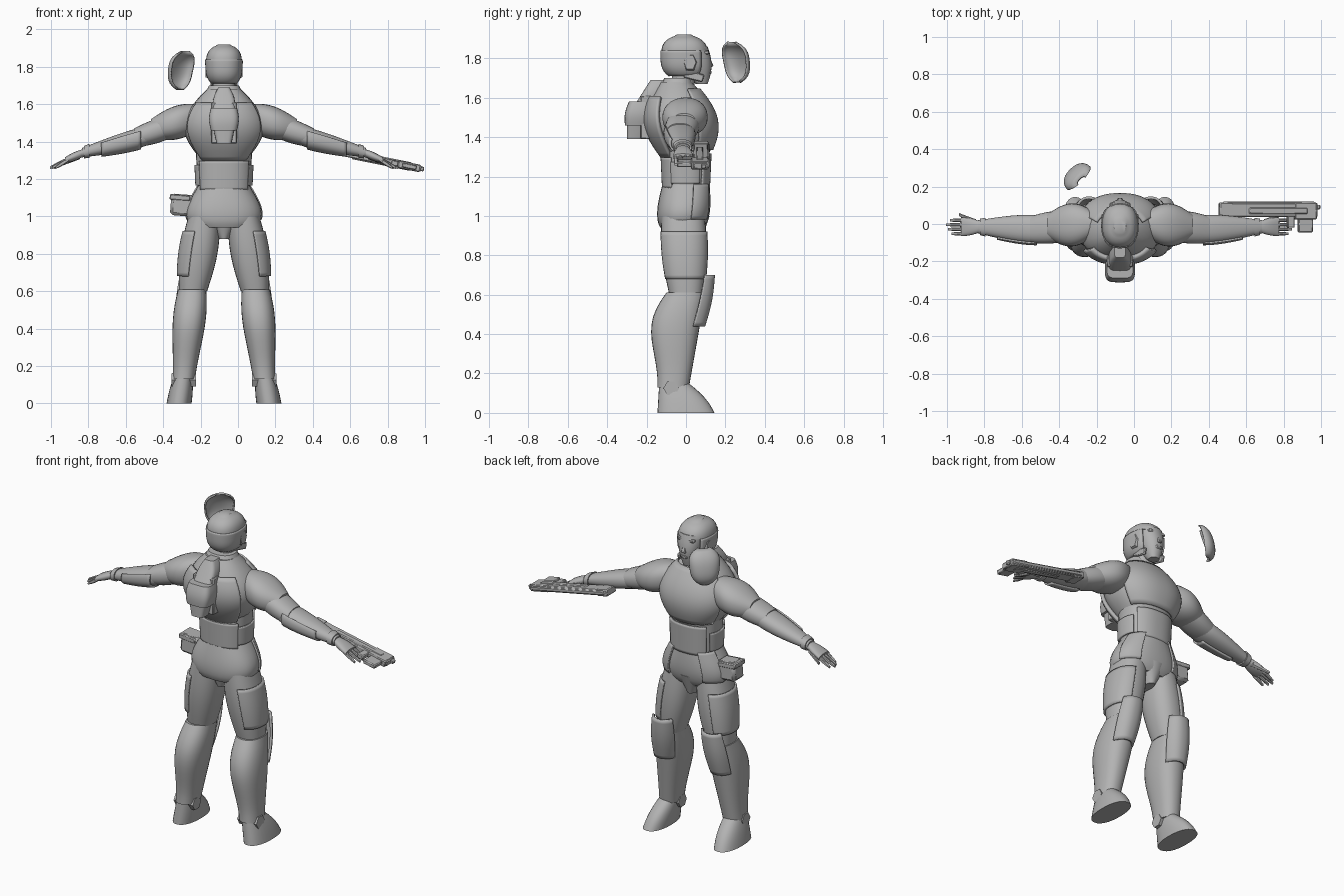
import bpy, bmesh, math
from mathutils import Vector, Matrix

if "Cube" in bpy.data.objects:
    bpy.data.objects.remove(bpy.data.objects["Cube"])

BODY = Vector((-.075, 0, 0))  # foot point of the body's own centre line
FULL = (0, 360)
GREY = (.45, .45, .45, 1)
armor = bpy.data.materials.new("armor_grey")
armor.use_nodes = True
armor.diffuse_color = GREY
armor.node_tree.nodes["Principled BSDF"].inputs["Base Color"].default_value = GREY


def finish(name, bm, mirror=False, shell=0, bevel=0, place=BODY, turn=0):
    """Turn the bmesh into a shaded object with its modifiers."""
    bmesh.ops.recalc_face_normals(bm, faces=bm.faces)
    mesh = bpy.data.meshes.new(name)
    bm.to_mesh(mesh)
    bm.free()
    mesh.materials.append(armor)
    mesh.shade_smooth()
    mesh.set_sharp_from_angle(angle=math.radians(35))
    part = bpy.data.objects.new(name, mesh)
    part.location = place
    part.rotation_euler.z = turn
    bpy.context.collection.objects.link(part)
    if mirror:
        part.modifiers.new("mirror", 'MIRROR').use_mirror_merge = False
    if shell:
        solid = part.modifiers.new("shell", 'SOLIDIFY')
        solid.thickness, solid.offset = shell, 0
    if bevel:
        part.modifiers.new("bevel", 'BEVEL').width = bevel


def form(start, end, width, depth, swell=(0, 0), bow=0, peak=1, dome=0):
    """Tapered limb that swells in the middle: t -> centre and two radii."""
    start, end = Vector(start), Vector(end)

    def at(t):
        bulge = math.sin(math.pi * t ** peak)
        close = max(.1, 1 - abs(2 * t - 1) ** dome) ** .5 if dome else 1
        radii = [(r[0] + (r[1] - r[0]) * t + s * bulge) * close
                 for r, s in zip((width, depth), swell)]
        return start.lerp(end, t) + Vector((0, bow * bulge, 0)), radii
    return at


def skin(name, shape, span=(0, 1), arc=FULL, grow=0, axis='Z', sides=28, power=2.3, steps=12, **options):
    """Loft a form, or only the stretch and arc of it that a plate covers."""
    bm = bmesh.new()
    closed = arc == FULL
    rows = []
    for step in range(steps + 1):
        centre, (ra, rb) = shape(span[0] + (span[1] - span[0]) * step / steps)
        row = []
        for i in range(sides if closed else sides + 1):
            angle = math.radians(arc[0] + (arc[1] - arc[0]) * i / sides)
            c, s = math.cos(angle), math.sin(angle)
            u = (ra + grow) * math.copysign(abs(c) ** (2 / power), c)
            v = (rb + grow) * math.copysign(abs(s) ** (2 / power), s)
            offset = (u, v, 0) if axis == 'Z' else (0, u, v)
            row.append(bm.verts.new(centre + Vector(offset)))
        rows.append(row)
    for low, high in zip(rows, rows[1:]):
        for i in range(sides):
            j = (i + 1) % len(low)
            bm.faces.new((low[i], low[j], high[j], high[i]))
    if closed:
        bm.faces.new(rows[0])
        bm.faces.new(rows[-1])
    finish(name, bm, **options)


def box(name, centre, size, tilt=0, axis='Y', taper=1, bevel=.005, **options):
    bm = bmesh.new()
    bmesh.ops.create_cube(bm, size=1)
    for vert in bm.verts:
        if vert.co.z > 0:
            vert.co.xy *= taper
        vert.co = Matrix.Rotation(tilt, 3, axis) @ (vert.co * Vector(size)) + Vector(centre)
    finish(name, bm, bevel=bevel, **options)


# Torso with raised plates
chest = form((0, 0, 1.3), (0, -.05, 1.68), (.12, .09), (.11, .08), swell=(.11, .08))
waist = form((0, 0, 1.12), (0, 0, 1.34), (.14, .15), (.11, .12))
hips = form((0, -.02, .94), (0, 0, 1.16), (.16, .14), (.11, .12), swell=(.05, .02), peak=.7)
skin("chest", chest)
skin("back_plate", chest, span=(0, .8), arc=(215, 325), grow=.01, shell=.02)
skin("breast_plate", chest, span=(.1, .9), arc=(25, 155), grow=.006, shell=.012)
skin("waist", waist)
skin("belly_plate", waist, span=(.1, .9), arc=(40, 140), grow=.006, shell=.01)
skin("lower_back_plate", waist, span=(.1, .8), arc=(215, 325), grow=.006, shell=.01)
skin("side_plate", waist, span=(.2, .7), arc=(-35, 30), grow=.006, shell=.01, mirror=True)
skin("hips", hips)
skin("hip_plate", hips, span=(.2, 1), arc=(15, 60), grow=.005, shell=.01, mirror=True)
skin("crotch_guard", form((0, 0, .88), (0, 0, 1), (.03, .1), (.08, .12)))
skin("collar", form((0, -.05, 1.62), (0, -.04, 1.7), (.12, .08), (.1, .07)))
skin("neck", form((0, -.02, 1.64), (0, 0, 1.8), (.06, .06), (.06, .06)))

# Back pack
skin("pack_tank", form((0, -.25, 1.46), (0, -.23, 1.58), (.07, .07), (.06, .06), swell=(.01, .01)), power=4)
skin("pack_nozzle", form((0, -.26, 1.39), (0, -.25, 1.48), (.04, .06), (.04, .05)), power=4)
skin("pack_neck", form((0, -.2, 1.58), (0, -.14, 1.69), (.06, .03), (.05, .04), swell=(.01, 0)), power=4)
box("pack_base", (0, -.2, 1.5), (.14, .06, .22))

# Head: helmet around an open face
helmet = form((0, 0, 1.69), (0, -.01, 1.92), (.09, .1), (.12, .12), dome=3)
skin("helmet_dome", helmet, span=(.65, 1))
skin("helmet_sides", helmet, span=(.1, .65), arc=(140, 400), shell=.01)
skin("face", form((0, .08, 1.67), (0, .01, 1.86), (.03, .08), (.03, .1), swell=(.01, .02)))
box("brow", (0, .1, 1.83), (.11, .03, .02))
box("nose", (0, .12, 1.78), (.03, .03, .05), tilt=.25, axis='X', taper=.5)
box("lips", (0, .12, 1.73), (.04, .02, .02))
box("jaw_guard", (.065, .04, 1.71), (.016, .1, .04), tilt=-.25, axis='X', mirror=True)
skin("ear_cap", form((.08, .02, 1.78), (.1, .02, 1.78), (.04, .03), (.05, .04)),
     axis='X', sides=6, steps=1, mirror=True)

# Detached face mask beside the head
mask = form((0, .01, 1.68), (0, -.03, 1.88), (.07, .09), (.05, .05), bow=.01, dome=3)
skin("face_mask", mask, arc=(0, 180), shell=.01, place=(-.3, .25, 0), turn=math.pi / 4)

# Arms, stretched out and slightly down
arm = dict(axis='X', mirror=True)
forearm = form((.41, -.03, 1.43), (.76, -.015, 1.34), (.07, .035), (.05, .025), swell=(.015, .01), peak=.7)
skin("shoulder_pad", form((.13, 0, 1.53), (.39, -.01, 1.47), (.06, .06), (.07, .05), swell=(.055, .03)), **arm)
skin("upper_arm", form((.28, -.01, 1.48), (.48, -.03, 1.42), (.08, .07), (.06, .05), swell=(.01, .01)), **arm)
skin("forearm", forearm, **arm)
skin("forearm_guard", forearm, span=(.1, .7), arc=(150, 270), grow=.005, shell=.01, **arm)
skin("wrist_cuff", forearm, span=(.88, .97), grow=.007, **arm)
skin("palm", form((.75, -.015, 1.34), (.85, -.015, 1.3), (.03, .05), (.02, .016), swell=(.005, .005)), **arm)
for i, reach in enumerate((.08, .1, .09, .07)):
    y = .02 - .024 * i
    finger = form((.83, y, 1.305), (.83 + reach, y, 1.26), (.012, .007), (.012, .007), swell=(0, .003))
    skin(f"finger_{i + 1}", finger, sides=10, **arm)
skin("thumb", form((.77, .01, 1.32), (.86, .05, 1.28), (.015, .008), (.015, .008)), sides=10, **arm)

# Legs
thigh = form((.165, 0, .6), (.105, -.015, 1), (.075, .085), (.085, .11), swell=(.02, .015))
shin = form((.215, -.065, .13), (.17, 0, .61), (.06, .075), (.08, .1), swell=(.018, .03), bow=-.03, peak=1.6)
knee = form((.19, -.03, .44), (.165, .04, .7), (.07, .07), (.12, .1), swell=(.01, .01))
boot = form((.24, 0, 0), (.215, -.07, .165), (.067, .045), (.145, .065), swell=(.005, .01), bow=.01)
ankle = form((.15, -.075, .125), (.28, -.075, .125), (.04, .04), (.04, .04))
skin("thigh", thigh, mirror=True)
skin("thigh_plate", thigh, span=(.2, .8), arc=(-70, 75), grow=.005, shell=.01, mirror=True)
skin("shin", shin, mirror=True)
skin("knee_guard", knee, arc=(30, 150), shell=.014, mirror=True)
skin("boot", boot, mirror=True)
skin("ankle_disc", ankle, axis='X', sides=6, power=2, steps=1, mirror=True)

# Hip pouch on one side only
box("hip_pouch", (-.225, 0, 1.06), (.12, .1, .115), tilt=.08, bevel=.015)
box("pouch_flap", (-.235, 0, 1.1), (.11, .106, .03), tilt=.08)
box("pouch_clip", (-.18, 0, 1.03), (.06, .05, .05))

# Gun, lying on its side along the arm
gun_centre = Vector((.72, 0, 1.307))
slope = .2
for name, along, across, size in (
        ("gun_body", 0, .075, (.53, .075, .035)),
        ("gun_rail", 0, .11, (.5, .02, .024)),
        ("gun_side_panels", .05, .07, (.32, .035, .046)),
        ("gun_stock", -.235, .07, (.07, .09, .04)),
        ("gun_front_block", .2, .07, (.12, .09, .04)),
        ("gun_muzzle", .27, .09, (.02, .025, .025)),
        ("gun_grip", .12, .02, (.04, .08, .03)),
        ("gun_magazine", .2, 0, (.08, .09, .026))):
    spot = gun_centre + Vector((along * math.cos(slope), across, -along * math.sin(slope)))
    box(name, spot, size, tilt=slope, place=(0, 0, 0))
